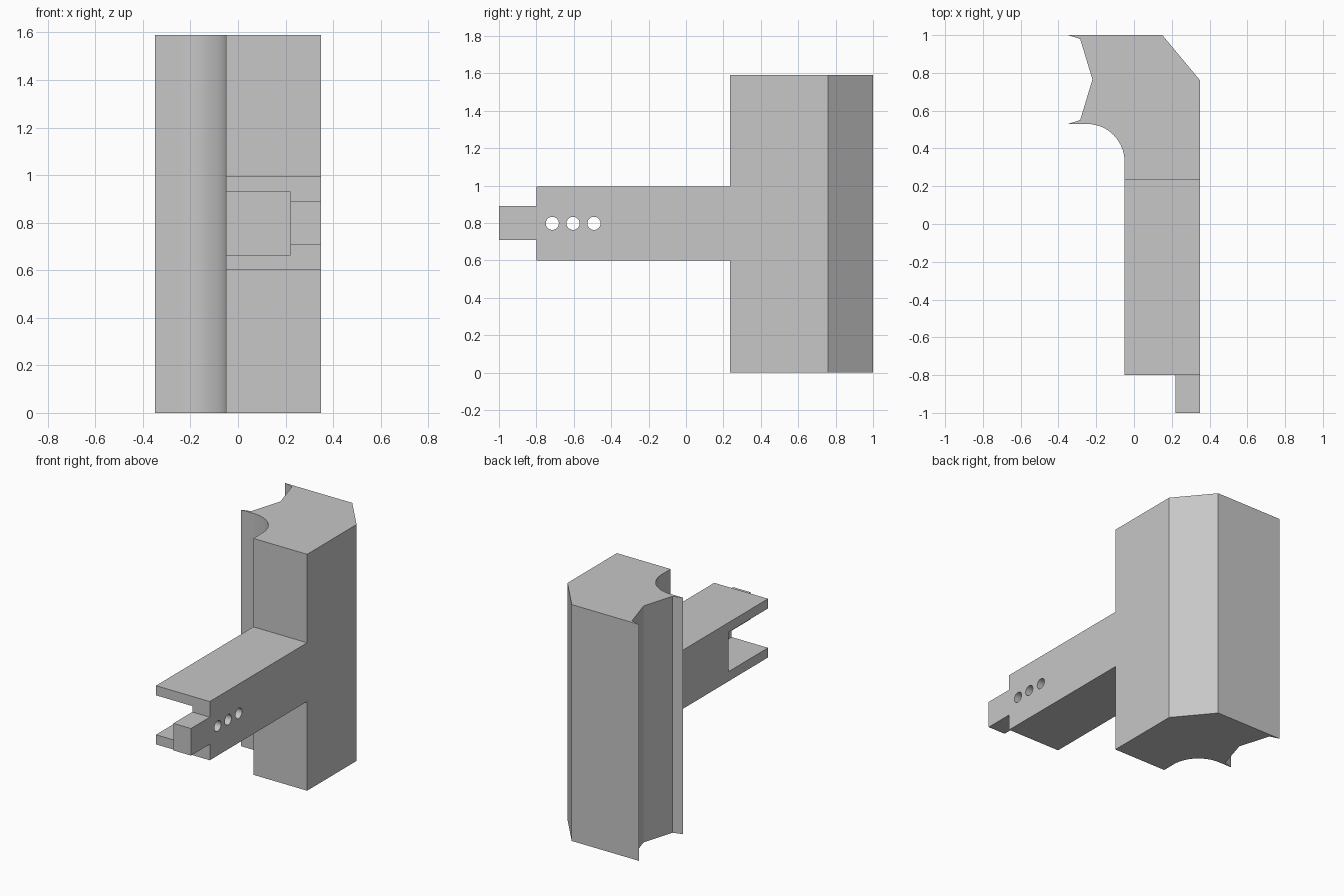
import bpy
import bmesh
from math import pi, sin, cos
from mathutils import Matrix

cube = bpy.data.objects.get("Cube")
if cube:
    bpy.data.objects.remove(cube, do_unlink=True)

grey = bpy.data.materials.new("plain grey")
grey.use_nodes = True
GREY = (0.57, 0.57, 0.57, 1)
grey.diffuse_color = GREY
grey.node_tree.nodes["Principled BSDF"].inputs["Base Color"].default_value = GREY


def make_object(name, bm):
    bmesh.ops.recalc_face_normals(bm, faces=bm.faces)
    mesh = bpy.data.meshes.new(name)
    bm.to_mesh(mesh)
    bm.free()
    mesh.materials.append(grey)
    obj = bpy.data.objects.new(name, mesh)
    bpy.context.collection.objects.link(obj)
    return obj


def box(name, low, high):
    bm = bmesh.new()
    bmesh.ops.create_cube(bm, size=1)
    for v in bm.verts:
        v.co = [h if c > 0 else l for c, l, h in zip(v.co, low, high)]
    return make_object(name, bm)


def prism(name, outline, height):
    bm = bmesh.new()
    face = bm.faces.new([bm.verts.new((x, y, 0)) for x, y in outline])
    grown = bmesh.ops.extrude_face_region(bm, geom=[face])["geom"]
    top = [g for g in grown if isinstance(g, bmesh.types.BMVert)]
    bmesh.ops.translate(bm, verts=top, vec=(0, 0, height))
    return make_object(name, bm)


def rod_along_x(name, x, y, z, radius, length):
    bm = bmesh.new()
    bmesh.ops.create_cone(bm, cap_ends=True, segments=32, radius1=radius, radius2=radius,
                          depth=length,
                          matrix=Matrix.Translation((x, y, z)) @ Matrix.Rotation(pi / 2, 4, 'Y'))
    return make_object(name, bm)


def combine(target, tool, operation):
    tool.hide_render = True
    mod = target.modifiers.new(operation.lower(), 'BOOLEAN')
    mod.operation = operation
    mod.solver = 'EXACT'
    mod.object = tool
    bpy.context.view_layer.objects.active = target
    bpy.ops.object.modifier_apply(modifier=mod.name)
    bpy.data.objects.remove(tool, do_unlink=True)


# Upright post: chamfered back corner, rounded cove in front, angular groove at the side
STEPS = 16
cove = [(-0.25 + 0.2 * cos(a), 0.33 + 0.2 * sin(a))
        for a in (pi / 2 * i / STEPS for i in range(STEPS + 1))]
groove = [(-0.35, 0.53), (-0.285, 0.55), (-0.22, 0.765), (-0.285, 0.98), (-0.35, 1)]
chamfer = [(0.15, 1), (0.35, 0.76)]
bracket = prism("bracket", [(0.35, 0.235), (-0.05, 0.235)] + cove + groove + chamfer, 1.59)

# Arm with a slot open to the front and one side
arm = box("arm", (-0.05, -0.8, 0.6), (0.35, 0.3, 0.995))
slot = box("slot_cutter", (-0.2, -0.95, 0.665), (0.22, -0.38, 0.93))
combine(arm, slot, 'DIFFERENCE')

# Tongue at the end of the arm wall
tongue = box("tongue", (0.22, -1, 0.708), (0.35, -0.7, 0.89))
combine(arm, tongue, 'UNION')

# Row of three pin holes through the wall
for y in (-0.715, -0.604, -0.492):
    combine(arm, rod_along_x("hole_cutter", 0.28, y, 0.798, 0.035, 0.3), 'DIFFERENCE')

combine(bracket, arm, 'UNION')

# Smooth the curves, keep the corners sharp
bpy.ops.object.select_all(action='DESELECT')
bracket.select_set(True)
bpy.context.view_layer.objects.active = bracket
bpy.ops.object.shade_smooth_by_angle(angle=pi / 9)
